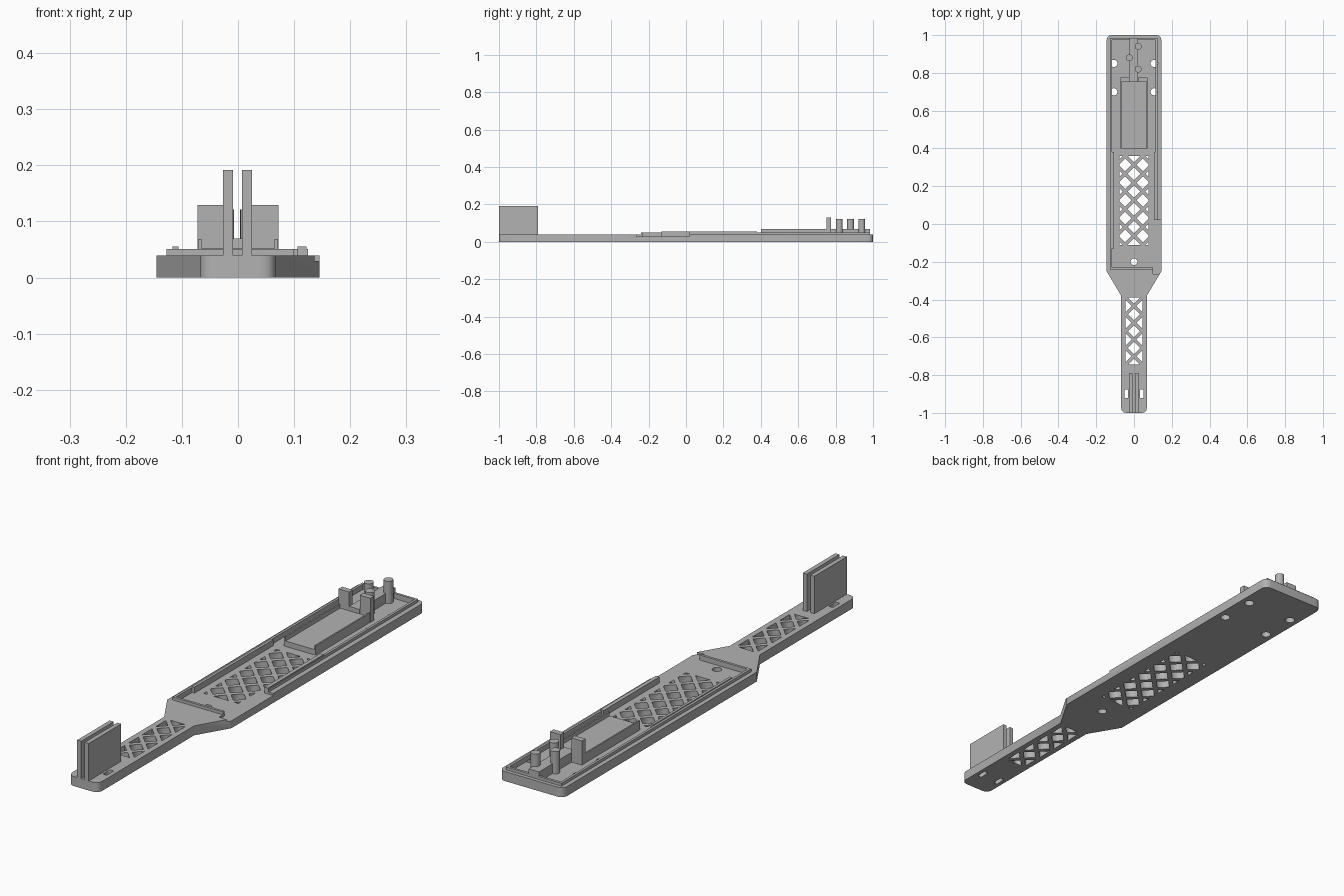
import bpy, math
from mathutils import Vector

old = bpy.data.objects.get("Cube")
if old:
    bpy.data.objects.remove(old, do_unlink=True)

grey = bpy.data.materials.new("light_grey_plastic")
grey.use_nodes = True
grey.diffuse_color = (0.45, 0.45, 0.45, 1)
grey.node_tree.nodes["Principled BSDF"].inputs["Base Color"].default_value = grey.diffuse_color


def add_object(name, mesh):
    obj = bpy.data.objects.new(name, mesh)
    bpy.context.collection.objects.link(obj)
    mesh.materials.clear()
    mesh.materials.append(grey)
    return obj


def prism(name, loops, z0, z1):
    """Extrude a filled outline; further loops inside it become holes."""
    curve = bpy.data.curves.new(name, "CURVE")
    curve.dimensions = "2D"
    curve.fill_mode = "BOTH"
    curve.extrude = (z1 - z0) / 2
    for loop in loops:
        spline = curve.splines.new("POLY")
        spline.points.add(len(loop) - 1)
        spline.use_cyclic_u = True
        for point, p in zip(spline.points, loop):
            point.co = (p[0], p[1], 0, 1)
    helper = bpy.data.objects.new(name + "_curve", curve)
    bpy.context.collection.objects.link(helper)
    graph = bpy.context.evaluated_depsgraph_get()
    mesh = bpy.data.meshes.new_from_object(helper.evaluated_get(graph))
    bpy.data.objects.remove(helper, do_unlink=True)
    obj = add_object(name, mesh)
    for v in mesh.vertices:
        v.co.z += (z0 + z1) / 2
    weld = obj.modifiers.new("weld", "WELD")
    weld.merge_threshold = 0.00001
    return obj


def rect(x0, x1, y0, y1):
    return [(x0, y0), (x1, y0), (x1, y1), (x0, y1)]


def box(name, x0, x1, y0, y1, z0, z1):
    corners = rect(x0, x1, y0, y1)
    verts = [(x, y, z) for z in (z0, z1) for x, y in corners]
    faces = [(3, 2, 1, 0), (4, 5, 6, 7)]
    faces += [(i, (i + 1) % 4, (i + 1) % 4 + 4, i + 4) for i in range(4)]
    mesh = bpy.data.meshes.new(name)
    mesh.from_pydata(verts, [], faces)
    return add_object(name, mesh)


def circle(cx, cy, r, n=24):
    return [(cx + r * math.cos(i * math.tau / n), cy + r * math.sin(i * math.tau / n))
            for i in range(n)]


def rounded(points):
    """Round each (x, y, radius) corner with a short curve."""
    out = []
    for i, (x, y, r) in enumerate(points):
        p = Vector((x, y))
        a = p + (Vector(points[i - 1][:2]) - p).normalized() * r
        b = p + (Vector(points[(i + 1) % len(points)][:2]) - p).normalized() * r
        if r == 0:
            out.append(p)
            continue
        for k in range(7):
            t = k / 6
            out.append(a * (1 - t) ** 2 + p * 0.8 * t * (1 - t) * 2
                       + p * 0.2 * t * (1 - t) * 2 + b * t ** 2)
    return out


def clip(poly, axis, limit, sign):
    """Keep the part of a polygon on one side of an axis-aligned line."""
    out = []
    for a, b in zip(poly, poly[1:] + poly[:1]):
        da, db = sign * (limit - a[axis]), sign * (limit - b[axis])
        if da >= 0:
            out.append(a)
        if da * db < 0:
            t = da / (da - db)
            out.append(tuple(a[k] + (b[k] - a[k]) * t for k in (0, 1)))
    return out


def lattice(x1, y0, y1, pitch, half):
    """Diamond openings left between crossing diagonal bars."""
    cells = []
    rows = round((y1 - y0) / pitch * 2)
    for j in range(rows + 1):
        cy = y0 + (y1 - y0) * j / rows
        for i in range(-3, 4):
            cx = (i + 0.5 * (j % 2)) * pitch
            cell = [(cx + half, cy), (cx, cy + half), (cx - half, cy), (cx, cy - half)]
            for axis, limit, sign in ((0, x1, 1), (0, -x1, -1), (1, y1, 1), (1, y0, -1)):
                cell = clip(cell, axis, limit, sign) if cell else cell
            if len(cell) > 2 and max(p[0] for p in cell) - min(p[0] for p in cell) > 0.006:
                cells.append(cell)
    return cells


# Paddle-shaped base plate with lattice windows, screw holes and strap slots
half_outline = [(0.068, -1, 0.03), (0.068, -0.38, 0), (0.145, -0.25, 0), (0.145, 1, 0.03)]
outline = rounded(half_outline + [(-x, y, r) for x, y, r in reversed(half_outline)])
holes = lattice(0.078, -0.11, 0.36, 0.094, 0.034) + lattice(0.045, -0.745, -0.39, 0.089, 0.032)
holes.append(circle(0, -0.2, 0.018))
for side in (-1, 1):
    holes += [circle(side * 0.107, y, 0.019) for y in (0.70, 0.85)]
    holes.append(rect(side * 0.042 - 0.009, side * 0.042 + 0.009, -0.92, -0.875))
plate = prism("base_plate", [outline] + holes, 0, 0.039)

# Shallow tray and side opening sunk into the plate
cutters = [box("tray_cutter", -0.117, 0.115, -0.23, 0.975, 0.03, 0.1),
           box("side_opening_cutter", 0.1, 0.2, -0.265, 0.02, 0.03, 0.1)]
for cutter in cutters:
    cutter.hide_render = True
    cutter.hide_viewport = True
    cut = plate.modifiers.new("cut", "BOOLEAN")
    cut.operation = "DIFFERENCE"
    cut.solver = "EXACT"
    cut.object = cutter
graph = bpy.context.evaluated_depsgraph_get()
plate.data = bpy.data.meshes.new_from_object(plate.evaluated_get(graph))
plate.modifiers.clear()
for cutter in cutters:
    bpy.data.objects.remove(cutter, do_unlink=True)

# Raised rim round the tray
box("rim_right", -0.127, -0.117, -0.24, 0.985, 0.03, 0.051)
box("rim_left", 0.115, 0.125, 0.02, 0.985, 0.03, 0.051)
box("rim_front", -0.117, 0.1, -0.24, -0.23, 0.03, 0.051)
box("rim_back_right", -0.117, -0.025, 0.975, 0.985, 0.03, 0.051)
box("rim_back_left", 0.022, 0.115, 0.975, 0.985, 0.03, 0.051)
box("inner_lip_right", -0.117, -0.106, -0.13, 0.38, 0.03, 0.055)
box("inner_lip_left", 0.106, 0.122, 0.02, 0.38, 0.03, 0.055)

# Holder with a low floor, thin side walls and two stop posts
box("holder_floor", -0.071, 0.071, 0.40, 0.775, 0.03, 0.052)
for side, label in ((-1, "right"), (1, "left")):
    xs = sorted((side * 0.071, side * 0.065))
    box("holder_wall_" + label, *xs, 0.40, 0.755, 0.052, 0.069)
    xs = sorted((side * 0.072, side * 0.024))
    box("stop_post_" + label, *xs, 0.752, 0.775, 0.03, 0.129)

# Cable ridge and the three pegs beside it
box("cable_ridge", -0.025, 0.022, 0.752, 0.985, 0.03, 0.07)
for i, (x, y) in enumerate(((0.022, 0.82), (-0.025, 0.88), (0.022, 0.94))):
    peg = prism("cable_peg_%d" % (i + 1), [circle(x, y, 0.018)], 0.03, 0.121)

# Twin upright fins at the narrow end
box("fin_right", -0.027, -0.009, -1, -0.79, 0.038, 0.192)
box("fin_left", 0.007, 0.025, -1, -0.79, 0.038, 0.192)
